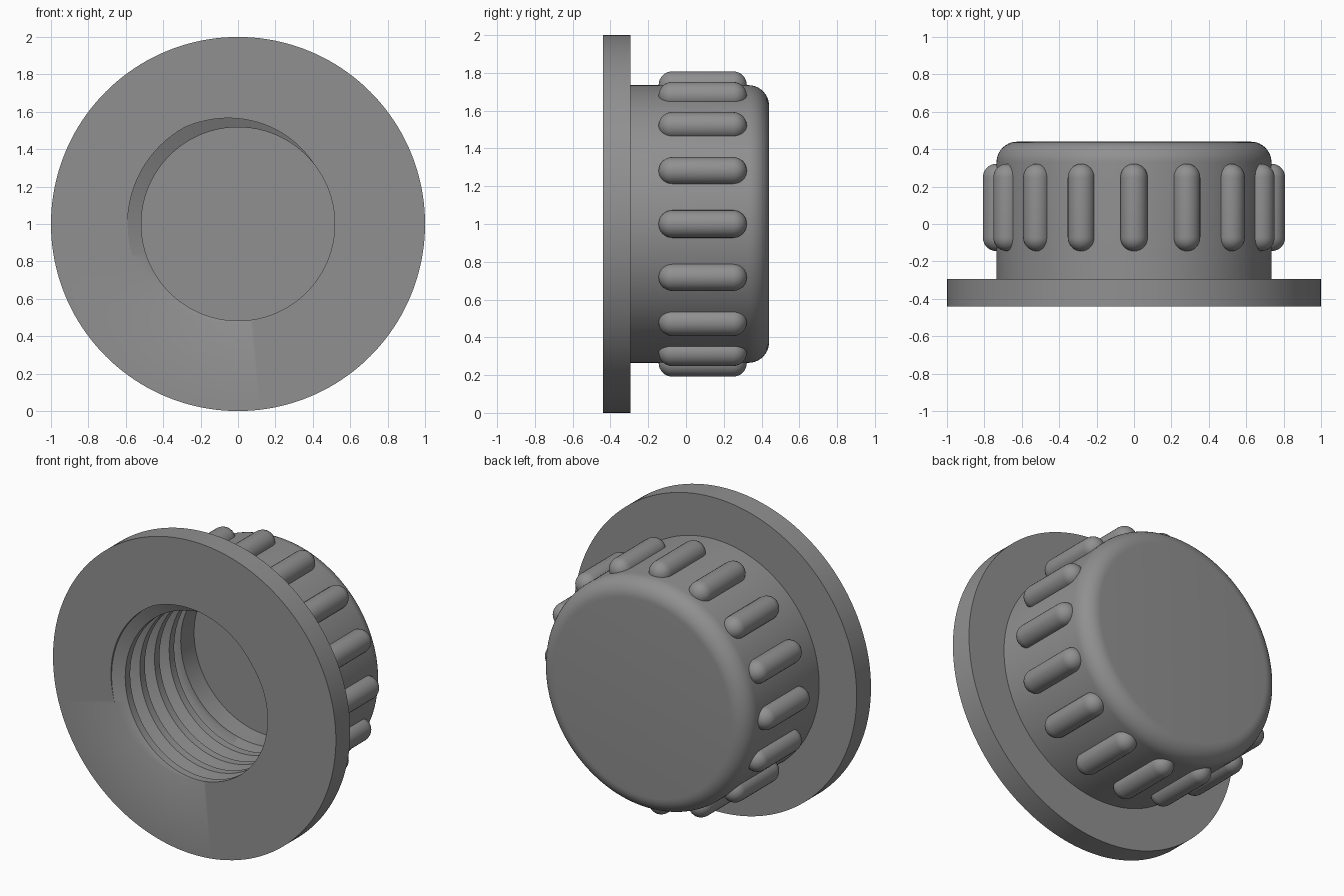
import bpy, bmesh, math

if "Cube" in bpy.data.objects:
    bpy.data.objects.remove(bpy.data.objects["Cube"])

FRONT, BACK = -0.44, 0.44          # extent along the cap axis (y)
CENTRE_Z = 1.0
PITCH, BORE, ROOT = 0.148, 0.517, 0.59
THREAD_END, FLOOR = 0.60, 0.735    # depths measured from the front face

grey = bpy.data.materials.new("grey plastic")
grey.diffuse_color = (0.28, 0.28, 0.28, 1)
grey.use_nodes = True
grey.node_tree.nodes["Principled BSDF"].inputs["Base Color"].default_value = grey.diffuse_color


def lathe(name, profile, segments, location, angle):
    """Sweep profile(theta) -> [(radius, y), ...] around the y axis."""
    bm = bmesh.new()

    def column(i):
        t = 2 * math.pi * i / segments
        return [bm.verts.new((r * math.cos(t), y, r * math.sin(t))) for r, y in profile(t)]

    prev = column(0)
    for i in range(1, segments + 1):
        cur = column(i)
        for j in range(len(cur) - 1):
            bm.faces.new((prev[j], prev[j + 1], cur[j + 1], cur[j]))
        prev = cur
    bmesh.ops.remove_doubles(bm, verts=bm.verts, dist=1e-5)
    bmesh.ops.dissolve_degenerate(bm, edges=bm.edges, dist=1e-5)
    bmesh.ops.recalc_face_normals(bm, faces=bm.faces)
    mesh = bpy.data.meshes.new(name)
    bm.to_mesh(mesh)
    bm.free()
    mesh.materials.append(grey)
    obj = bpy.data.objects.new(name, mesh)
    bpy.context.collection.objects.link(obj)
    obj.location = location
    bpy.ops.object.select_all(action='DESELECT')
    obj.select_set(True)
    bpy.context.view_layer.objects.active = obj
    bpy.ops.object.shade_smooth_by_angle(angle=math.radians(angle))
    return obj


def arc(cr, cy, radius, start, end, steps):
    """Quarter-style arc points in (radius, y)."""
    return [(cr + radius * math.cos(a), cy + radius * math.sin(a))
            for a in (math.radians(start + (end - start) * k / steps) for k in range(steps + 1))]


# Internal thread: trapezoid groove, half root width and half mouth width
HALF_ROOT, HALF_MOUTH = 0.016, 0.049


def thread_radius(depth, base):
    d = abs((depth - base + PITCH / 2) % PITCH - PITCH / 2)
    f = (HALF_MOUTH - d) / (HALF_MOUTH - HALF_ROOT)
    return BORE + (ROOT - BORE) * max(0.0, min(1.0, f))


def cap_profile(t):
    # outer skin: closed back, rounded shoulder, flange
    pts = [(0, BACK)] + arc(0.735 - 0.11, BACK - 0.11, 0.11, 90, 0, 10)
    pts += [(0.735, -0.295), (1.0, -0.295), (1.0, FRONT)]
    # helical thread, clipped at the front face and at its inner end
    base = -PITCH * (t - math.radians(158)) / (2 * math.pi)
    for n in range(-2, 7):
        for off in (-HALF_MOUTH, -HALF_ROOT, HALF_ROOT, HALF_MOUTH):
            d = max(0.0, min(THREAD_END, base + n * PITCH + off))
            pts.append((thread_radius(d, base), FRONT + d))
    # plain bore and floor
    pts += [(BORE, FRONT + THREAD_END), (BORE, FRONT + FLOOR), (0, FRONT + FLOOR)]
    return pts


lathe("flanged_cap", cap_profile, 160, (0, 0, CENTRE_Z), 25)

# Grip ribs: half-sunk capsules around the body
RIB_R, RIB_FRONT, RIB_BACK = 0.073, -0.145, 0.322
rib_points = (arc(0, RIB_BACK - RIB_R, RIB_R, 90, 0, 8)
              + arc(0, RIB_FRONT + RIB_R, RIB_R, 0, -90, 8))
for k in range(16):
    a = math.radians(22.5 * k)
    lathe("grip_rib", lambda t: rib_points, 28,
          (0.735 * math.cos(a), 0, CENTRE_Z + 0.735 * math.sin(a)), 40)
